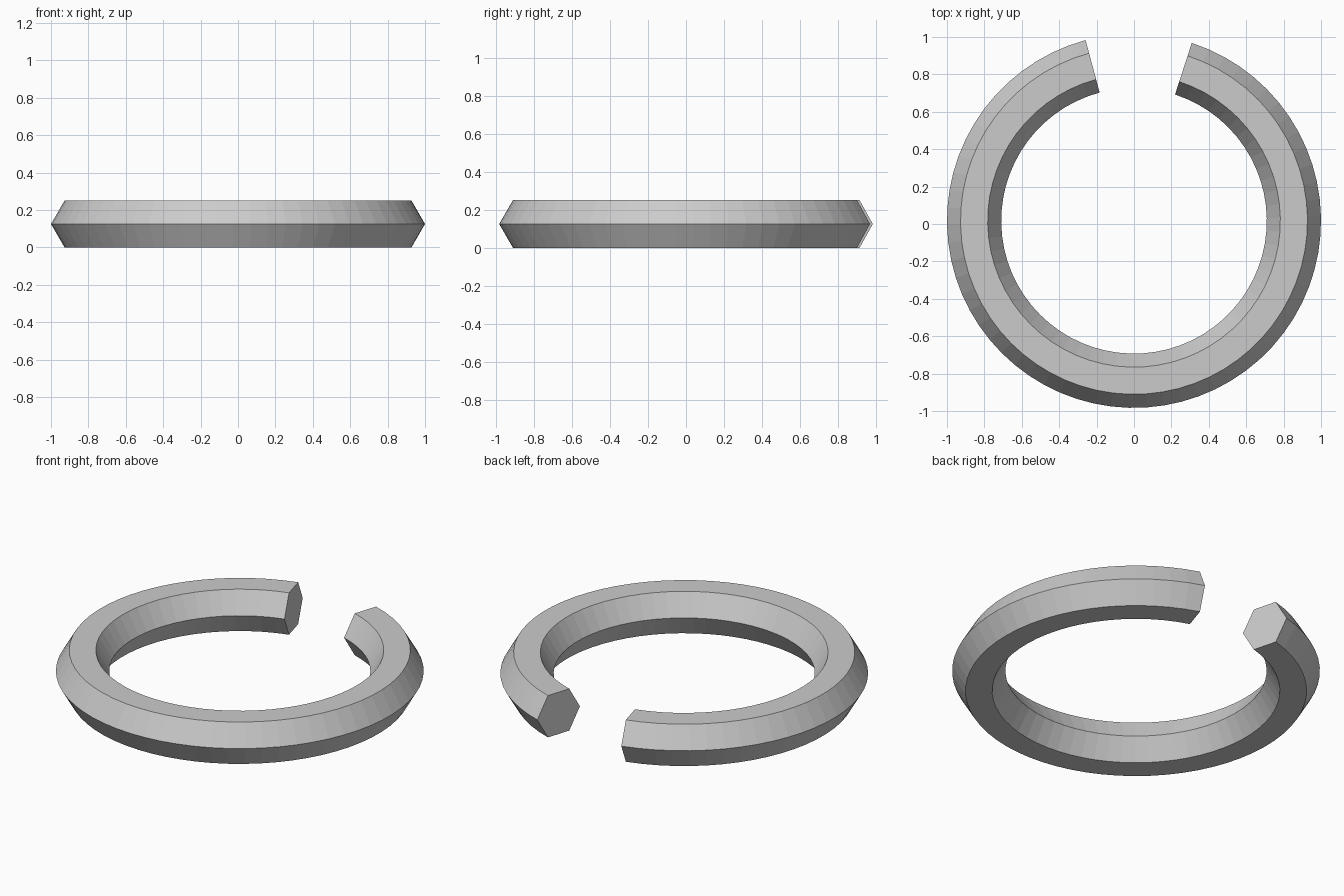
import bpy, bmesh
from math import sin, cos, radians, pi

if "Cube" in bpy.data.objects:
    bpy.data.objects.remove(bpy.data.objects["Cube"])

MID_R, HEX_R = 0.855, 0.145      # ring centre line and hexagon radius
START, SWEEP, STEPS = 105, 327, 60
CENTRE_Y = 0.017
HALF_H = HEX_R * sin(pi / 3)

bm = bmesh.new()

# Hexagonal sections swept around the open ring
rings = []
for i in range(STEPS + 1):
    a = radians(START + SWEEP * i / STEPS)
    ring = []
    for k in range(6):
        r = MID_R + HEX_R * cos(k * pi / 3)
        z = HALF_H + HEX_R * sin(k * pi / 3)
        ring.append(bm.verts.new((r * cos(a), CENTRE_Y + r * sin(a), z)))
    rings.append(ring)

# Side faces
for p, q in zip(rings, rings[1:]):
    for k in range(6):
        n = (k + 1) % 6
        bm.faces.new((p[k], q[k], q[n], p[n]))

# Flat end caps
bm.faces.new(rings[0])
bm.faces.new(rings[-1][::-1])
bmesh.ops.recalc_face_normals(bm, faces=bm.faces)

mesh = bpy.data.meshes.new("open_ring")
bm.to_mesh(mesh)
bm.free()
bpy.context.collection.objects.link(bpy.data.objects.new("open_ring", mesh))
